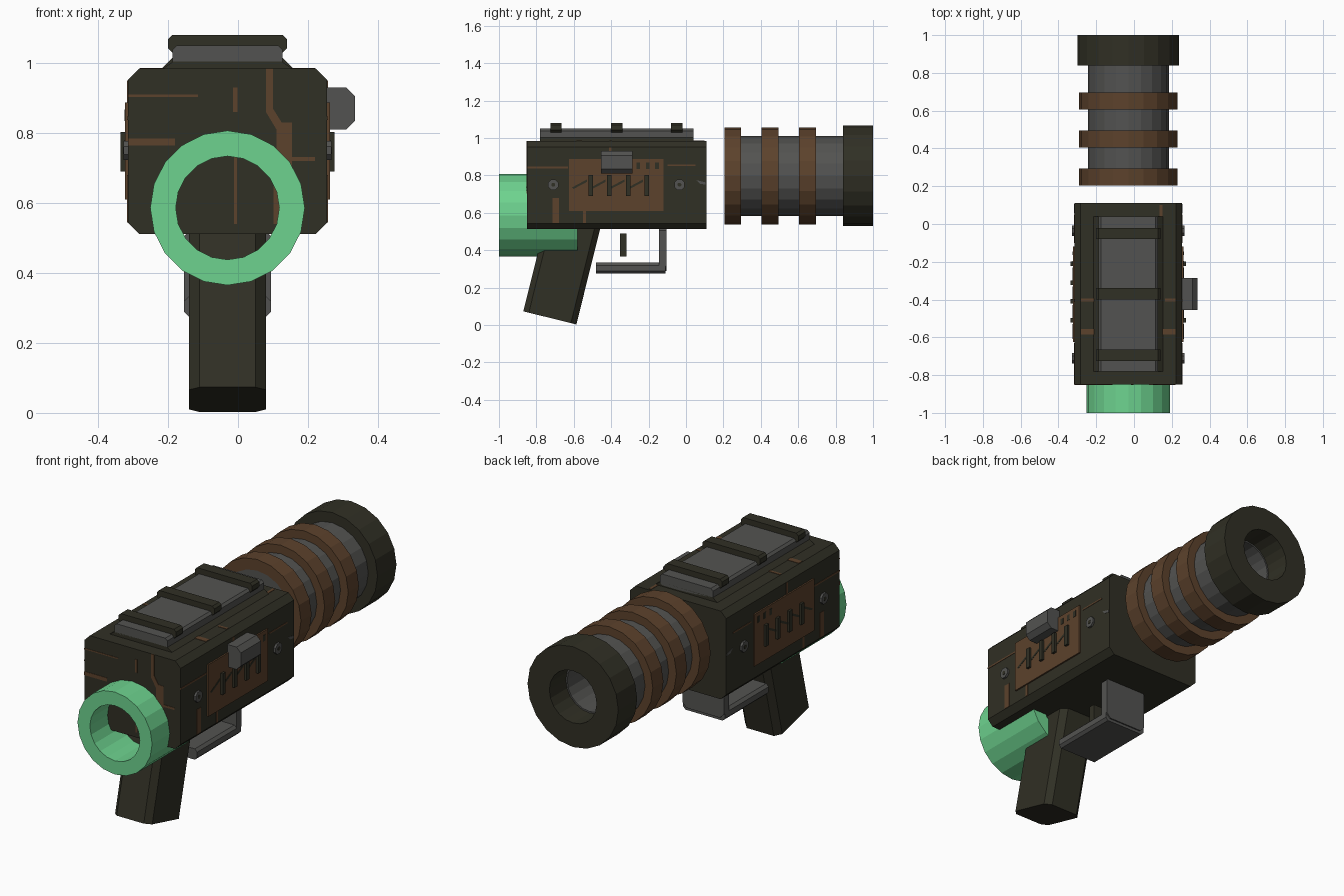
import bpy, bmesh, math
from mathutils import Matrix, Vector

if "Cube" in bpy.data.objects:
    bpy.data.objects.remove(bpy.data.objects["Cube"])

CX = -0.03  # the gun's centre plane; the side knob offsets it from x = 0


def colour(name, rgb):
    m = bpy.data.materials.new(name)
    m.diffuse_color = (*rgb, 1)
    m.use_nodes = True
    m.node_tree.nodes["Principled BSDF"].inputs["Base Color"].default_value = m.diffuse_color
    return m


DARK = colour("dark olive metal", (0.030, 0.029, 0.018))
GREY = colour("grey metal", (0.086, 0.086, 0.082))
RUST = colour("rust brown", (0.107, 0.054, 0.025))
GREEN = colour("mint green", (0.155, 0.65, 0.275))


def finish(name, bm, mat):
    bmesh.ops.recalc_face_normals(bm, faces=bm.faces)
    me = bpy.data.meshes.new(name)
    bm.to_mesh(me)
    bm.free()
    me.materials.append(mat)
    ob = bpy.data.objects.new(name, me)
    bpy.context.collection.objects.link(ob)
    return ob


def extrude(name, pts, axis, lo, hi, mat):
    """Extrude a 2D outline along an axis: x -> (y,z), y -> (x,z), z -> (x,y)."""
    def place(p, t):
        return {"x": (t, p[0], p[1]), "y": (p[0], t, p[1]), "z": (p[0], p[1], t)}[axis]
    bm = bmesh.new()
    a = [bm.verts.new(place(p, lo)) for p in pts]
    b = [bm.verts.new(place(p, hi)) for p in pts]
    bm.faces.new(a)
    bm.faces.new(b)
    n = len(pts)
    for i in range(n):
        bm.faces.new((a[i], a[(i + 1) % n], b[(i + 1) % n], b[i]))
    return finish(name, bm, mat)


def rect(u0, u1, v0, v1, c=0.0):
    """Rectangle outline with corners cut by c."""
    if c == 0:
        return [(u0, v0), (u1, v0), (u1, v1), (u0, v1)]
    return [(u0 + c, v0), (u1 - c, v0), (u1, v0 + c), (u1, v1 - c),
            (u1 - c, v1), (u0 + c, v1), (u0, v1 - c), (u0, v0 + c)]


def tube(name, z, r_out, r_in, y0, y1, mat, n=20):
    """Open tube along y."""
    bm = bmesh.new()
    rings = []
    for r, y in ((r_out, y0), (r_out, y1), (r_in, y1), (r_in, y0)):
        rings.append([bm.verts.new((CX + r * math.cos(2 * math.pi * i / n), y,
                                    z + r * math.sin(2 * math.pi * i / n))) for i in range(n)])
    for k in range(4):
        a, b = rings[k], rings[(k + 1) % 4]
        for i in range(n):
            j = (i + 1) % n
            bm.faces.new((a[i], a[j], b[j], b[i]))
    return finish(name, bm, mat)


def side(name, s, pts, d0, d1, mat):
    """Part on the right (s=1) or left (s=-1) wall, d measured from the centre plane."""
    return extrude(name, pts, "x", *sorted((CX + s * d0, CX + s * d1)), mat)


# Receiver body
extrude("body", rect(CX - 0.285, CX + 0.285, 0.512, 0.984, 0.032), "y", -0.85, 0.11, DARK)

# Top rail with three cross blocks
extrude("rail_base", [(CX - 0.19, 0.98), (CX + 0.19, 0.98), (CX + 0.155, 1.005), (CX - 0.155, 1.005)],
        "y", -0.78, 0.04, DARK)
extrude("rail", rect(CX - 0.157, CX + 0.157, 0.99, 1.05, 0.012), "y", -0.78, 0.04, GREY)
for i, y in enumerate((-0.695, -0.37, -0.05)):
    extrude(f"rail_block_{i + 1}", rect(CX - 0.17, CX + 0.17, 1.03, 1.08, 0.012),
            "y", y - 0.03, y + 0.03, DARK)

# Barrel, ribs and muzzle
BZ = 0.797
tube("barrel", BZ, 0.214, 0.132, 0.207, 0.86, GREY)
for i, y in enumerate((0.25, 0.45, 0.65)):
    tube(f"barrel_rib_{i + 1}", BZ, 0.26, 0.2, y - 0.045, y + 0.045, RUST)
tube("muzzle", BZ, 0.269, 0.14, 0.84, 1.0, DARK)

# Green tube at the front
tube("green_tube", 0.586, 0.221, 0.148, -1.0, -0.58, GREEN)

# Slanted grip with cut upright edges
grip = extrude("grip", rect(-0.11, 0.11, -0.146, 0.146, 0.03), "z", 0, 0.56, DARK)
grip.data.transform(Matrix.Translation((CX, -0.728, 0.038)) @ Matrix.Rotation(math.radians(-14), 4, "X"))

# Trigger and guard
extrude("trigger", rect(-0.353, -0.317, 0.365, 0.49), "x", CX - 0.03, CX + 0.03, DARK)
extrude("guard_bar", rect(CX - 0.124, CX + 0.124, 0.275, 0.333, 0.014), "y", -0.48, -0.11, GREY)
extrude("guard_post", rect(CX - 0.124, CX + 0.124, 0.29, 0.53, 0.025), "y", -0.145, -0.103, GREY)

# Side panels, vent slots and bolts on both walls
for s, word in ((1, "right"), (-1, "left")):
    side(f"{word}_panel", s, rect(-0.625, -0.12, 0.61, 0.888), 0.27, 0.293, RUST)
    for i in range(4):
        y = -0.51 + 0.1 * i
        side(f"{word}_vent_{i + 1}", s, rect(y - 0.012, y + 0.012, 0.69, 0.803), 0.28, 0.306, DARK)
        # worn dash beside each vent
        side(f"{word}_dash_{i + 1}", s,
             [(y - 0.1, 0.735), (y - 0.09, 0.728), (y - 0.02, 0.765), (y - 0.02, 0.778)],
             0.28, 0.2945, DARK)
    for i in range(3):
        y = -0.265 + 0.05 * i
        side(f"{word}_chip_{i + 1}", s, rect(y, y + 0.02, 0.835, 0.868), 0.28, 0.2945, DARK)
    for i, y in enumerate((-0.71, -0.035)):
        for label, r, d, mat in (("bolt", 0.03, 0.297, GREY), ("bolt_socket", 0.011, 0.2985, DARK)):
            pts = [(y + r * math.cos(k * math.pi / 4 + math.pi / 8),
                    0.75 + r * math.sin(k * math.pi / 4 + math.pi / 8)) for k in range(8)]
            side(f"{word}_{label}_{i + 1}", s, pts, 0.27, d, mat)
    # Rust streaks painted on the wall
    for i, r in enumerate(((-0.715, -0.68, 0.545, 0.68), (-0.85, -0.63, 0.838, 0.847),
                           (-0.412, -0.398, 0.888, 0.95), (-0.1, 0.05, 0.85, 0.858),
                           (-0.55, -0.535, 0.545, 0.61))):
        side(f"{word}_wall_streak_{i + 1}", s, rect(*r), 0.28, 0.287, RUST)
    # grey scuff near the rear corner
    side(f"{word}_scuff", s, [(0.055, 0.775), (0.075, 0.755), (0.105, 0.75), (0.105, 0.762)],
         0.28, 0.287, GREY)

# Knob on the right wall only
extrude("side_knob", [(0.25, 0.81), (0.31, 0.81), (0.335, 0.835), (0.335, 0.905), (0.31, 0.93), (0.25, 0.93)],
        "y", -0.455, -0.285, GREY)

# Rust streaks on the front face
front = [rect(-0.315, -0.115, 0.903, 0.91), rect(-0.315, -0.18, 0.765, 0.785),
         rect(-0.015, -0.002, 0.86, 0.93), rect(-0.012, -0.003, 0.54, 0.78),
         [(0.08, 0.984), (0.08, 0.86), (0.11, 0.81), (0.11, 0.7), (0.155, 0.7), (0.155, 0.83),
          (0.125, 0.83), (0.1, 0.87), (0.1, 0.984)],
         rect(0.102, 0.118, 0.54, 0.7), rect(0.155, 0.22, 0.72, 0.732)]
for i, pts in enumerate(front):
    extrude(f"front_streak_{i + 1}", pts, "y", -0.852, -0.845, RUST)

# Rust streaks on the top face
for i, r in enumerate(((-0.28, -0.19, -0.585, -0.555), (0.125, 0.22, -0.585, -0.555),
                       (-0.28, -0.19, -0.41, -0.395), (0.165, 0.22, -0.41, -0.395),
                       (0.135, 0.15, -0.21, 0.1))):
    extrude(f"top_streak_{i + 1}", rect(*r), "z", 0.98, 0.986, RUST)
